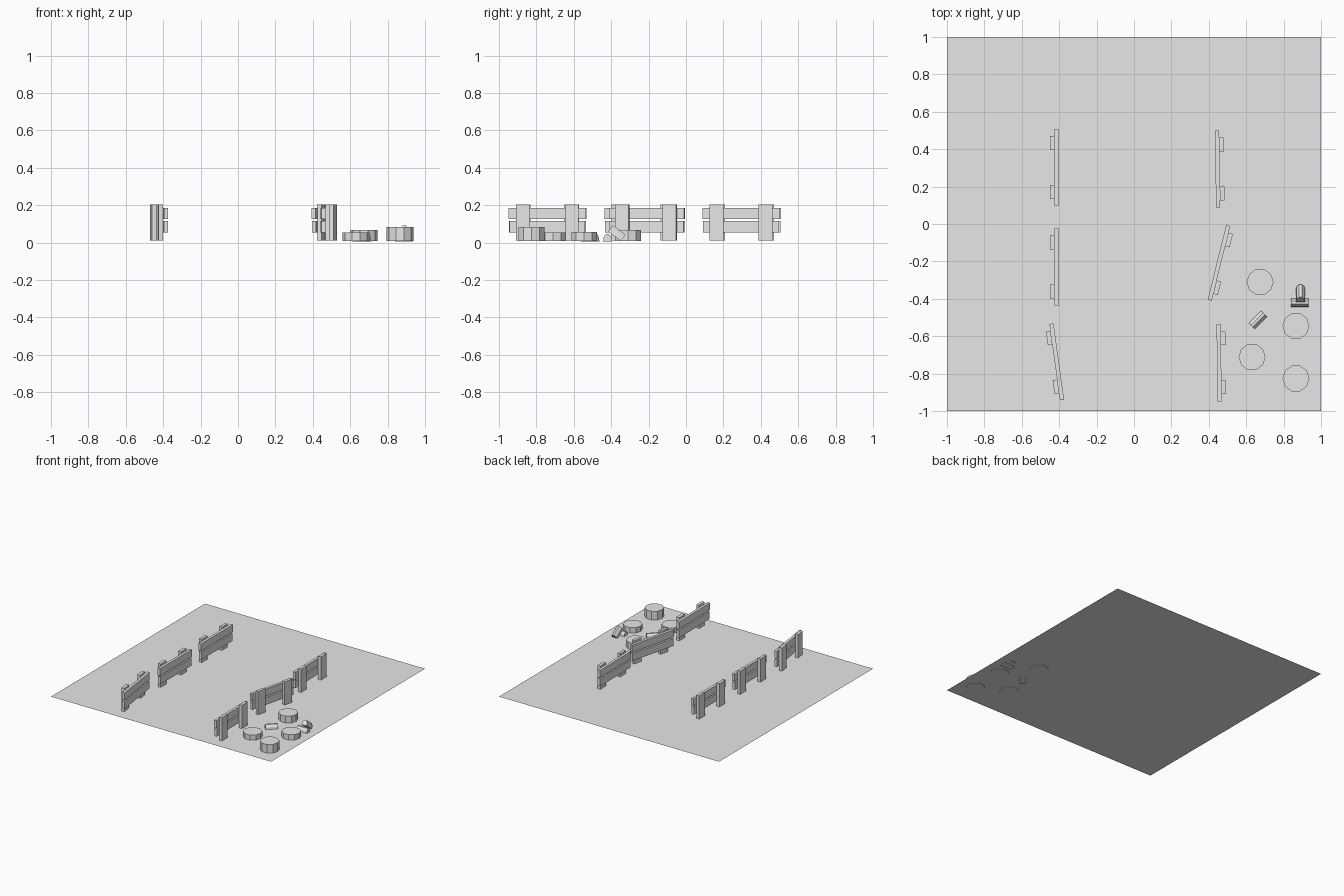
import bpy, math
from mathutils import Matrix, Vector

if "Cube" in bpy.data.objects:
    bpy.data.objects.remove(bpy.data.objects["Cube"])

GROUND = 0.012

grey = bpy.data.materials.new("plain grey")
grey.diffuse_color = (0.8, 0.8, 0.8, 1)
grey.use_nodes = True
grey.node_tree.nodes["Principled BSDF"].inputs["Base Color"].default_value = grey.diffuse_color


def make(name, verts, faces, matrix=Matrix()):
    mesh = bpy.data.meshes.new(name)
    mesh.from_pydata([matrix @ Vector(v) for v in verts], [], faces)
    mesh.materials.append(grey)
    obj = bpy.data.objects.new(name, mesh)
    bpy.context.collection.objects.link(obj)
    return obj


def prism(name, profile, length, matrix):
    """Profile in local y/z, extruded along local x about the origin."""
    n = len(profile)
    verts = [(s * length / 2, y, z) for s in (-1, 1) for y, z in profile]
    faces = [(i, n + i, n + (i + 1) % n, (i + 1) % n)[::-1] for i in range(n)]
    faces += [tuple(range(n))[::-1], tuple(range(n, 2 * n))]
    return make(name, verts, faces, matrix)


def box(name, x, y, z, matrix):
    """Box from three (low, high) ranges."""
    profile = [(y[0], z[0]), (y[1], z[0]), (y[1], z[1]), (y[0], z[1])]
    return prism(name, profile, x[1] - x[0],
                 matrix @ Matrix.Translation(((x[0] + x[1]) / 2, 0, 0)))


# Ground sheet
make("ground", [(-1, -1, GROUND), (1, -1, GROUND), (1, 1, GROUND), (-1, 1, GROUND)],
     [(0, 1, 2, 3)])


# Fence sections: two rails with two upright planks on the outer side
def fence(x, y, degrees, side):
    m = Matrix.Translation((x, y, 0)) @ Matrix.Rotation(math.radians(degrees), 4, "Z")
    for low, high, half in ((0.055, 0.116, 0.203), (0.126, 0.186, 0.206)):
        box("fence_rail", (-0.011, 0.011), (-half, half), (low, high), m)
    plank = sorted((side * 0.010, side * 0.035))
    for c in (-0.131, 0.131):
        box("fence_upright", plank, (c - 0.037, c + 0.037), (GROUND, 0.203), m)


for x, y, degrees, side in ((-0.414, 0.302, 0, -1), (-0.414, -0.230, 0, -1),
                            (-0.413, -0.737, 7.9, -1), (0.447, 0.294, 0.75, 1),
                            (0.454, -0.208, -13.9, 1), (0.455, -0.742, 0.75, 1)):
    fence(x, y, degrees, side)

# Short log rounds standing on end
for x, y, top in ((0.674, -0.310, 0.068), (0.866, -0.545, 0.056),
                  (0.631, -0.711, 0.054), (0.866, -0.826, 0.083)):
    ring = [(0.072 * math.cos(math.tau * (i + 0.5) / 10),
             0.072 * math.sin(math.tau * (i + 0.5) / 10)) for i in range(10)]
    prism("log_round", ring, top - 0.008,
          Matrix.Translation((x, y, (top + 0.008) / 2)) @ Matrix.Rotation(-math.pi / 2, 4, "Y"))

# Split firewood wedges: two lying, one leaning
wedge = [(-0.024, -0.02), (0.024, -0.02), (0.020, 0.004), (0.007, 0.022),
         (-0.007, 0.022), (-0.020, 0.004)]
for location, turn, tilt in (((0.663, -0.513, 0.025), 45, 0),
                             ((0.887, -0.420, 0.025), 0, 0),
                             ((0.890, -0.370, 0.050), 90, 37)):
    prism("firewood_wedge", wedge, 0.094 if tilt == 0 else 0.085,
          Matrix.Translation(location) @ Matrix.Rotation(math.radians(turn), 4, "Z")
          @ Matrix.Rotation(math.radians(tilt), 4, "Y"))
